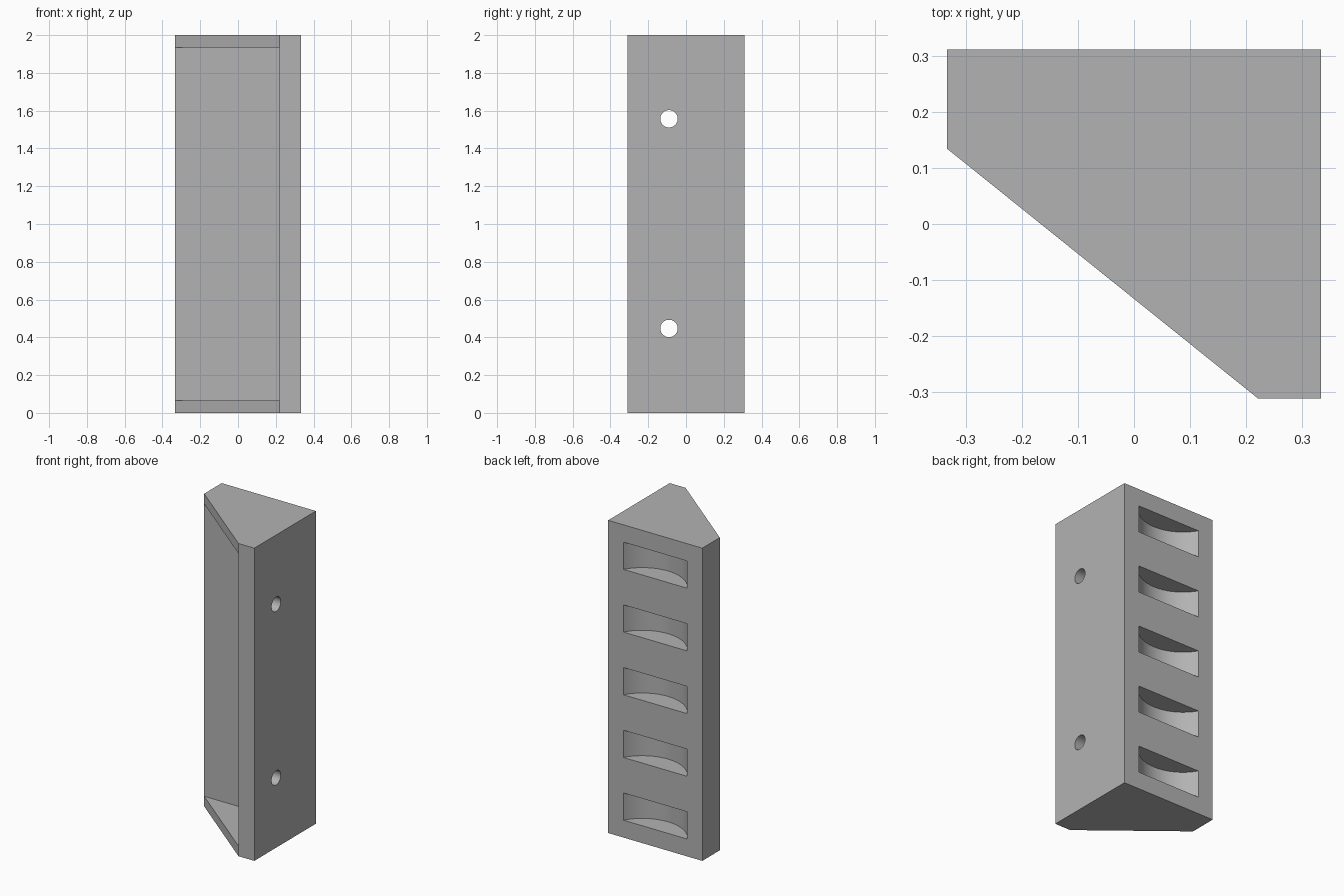
import bpy
import bmesh
from math import pi
from mathutils import Matrix

cube = bpy.data.objects.get("Cube")
if cube:
    bpy.data.objects.remove(cube, do_unlink=True)

HALF_X, HALF_Y, HEIGHT = 0.333, 0.311, 2.0
WALL_X, WALL_Y = 0.221, 0.134      # inner faces of the side and back walls
PLATE = 0.065                      # thickness of the end plates

grey = bpy.data.materials.new("plain grey")
grey.use_nodes = True
color = (0.45, 0.45, 0.45, 1)
grey.diffuse_color = color
grey.node_tree.nodes["Principled BSDF"].inputs["Base Color"].default_value = color


def make_object(name, bm):
    bmesh.ops.recalc_face_normals(bm, faces=bm.faces)
    mesh = bpy.data.meshes.new(name)
    bm.to_mesh(mesh)
    bm.free()
    mesh.materials.append(grey)
    obj = bpy.data.objects.new(name, mesh)
    bpy.context.collection.objects.link(obj)
    return obj


def prism(name, outline, z0, z1):
    bm = bmesh.new()
    face = bm.faces.new([bm.verts.new((x, y, z0)) for x, y in outline])
    top = bmesh.ops.extrude_face_region(bm, geom=[face])["geom"]
    verts = [v for v in top if isinstance(v, bmesh.types.BMVert)]
    bmesh.ops.translate(bm, verts=verts, vec=(0, 0, z1 - z0))
    return make_object(name, bm)


def cylinder(name, radius, depth, location, axis="Z"):
    bm = bmesh.new()
    turn = Matrix.Rotation(pi / 2, 4, "Y") if axis == "X" else Matrix()
    bmesh.ops.create_cone(bm, cap_ends=True, segments=96, radius1=radius, radius2=radius,
                          depth=depth, matrix=Matrix.Translation(location) @ turn)
    return make_object(name, bm)


def cut(target, cutter):
    cutter.hide_render = True
    mod = target.modifiers.new(cutter.name, "BOOLEAN")
    mod.operation = "DIFFERENCE"
    mod.solver = "EXACT"
    mod.object = cutter
    bpy.context.view_layer.objects.active = target
    bpy.ops.object.modifier_apply(modifier=mod.name)
    bpy.data.objects.remove(cutter, do_unlink=True)


# Bracket body with a slanted front
body = prism("bracket_body", [(-HALF_X, HALF_Y), (-HALF_X, WALL_Y), (WALL_X, -HALF_Y),
                              (HALF_X, -HALF_Y), (HALF_X, HALF_Y)], 0, HEIGHT)

# Open front between the end plates
cut(body, prism("front_opening", [(-1, WALL_Y), (-1, -1), (WALL_X, -1), (WALL_X, WALL_Y)],
                PLATE, HEIGHT - PLATE))

# Curved finger slots in the back
SLOT_HALF, SLOT_DEPTH = 0.225, 0.13
radius = (SLOT_HALF ** 2 + SLOT_DEPTH ** 2) / (2 * SLOT_DEPTH)
for i in range(5):
    z = HEIGHT / 2 + (i - 2) * 0.401
    cut(body, cylinder("back_slot", radius, 0.174, (0, HALF_Y - SLOT_DEPTH + radius, z)))

# Screw holes through the side wall
for z in (0.447, 1.557):
    cut(body, cylinder("screw_hole", 0.046, 0.3, (HALF_X, -0.09, z), "X"))

bpy.ops.object.select_all(action="DESELECT")
body.select_set(True)
bpy.context.view_layer.objects.active = body
bpy.ops.object.shade_smooth_by_angle()
